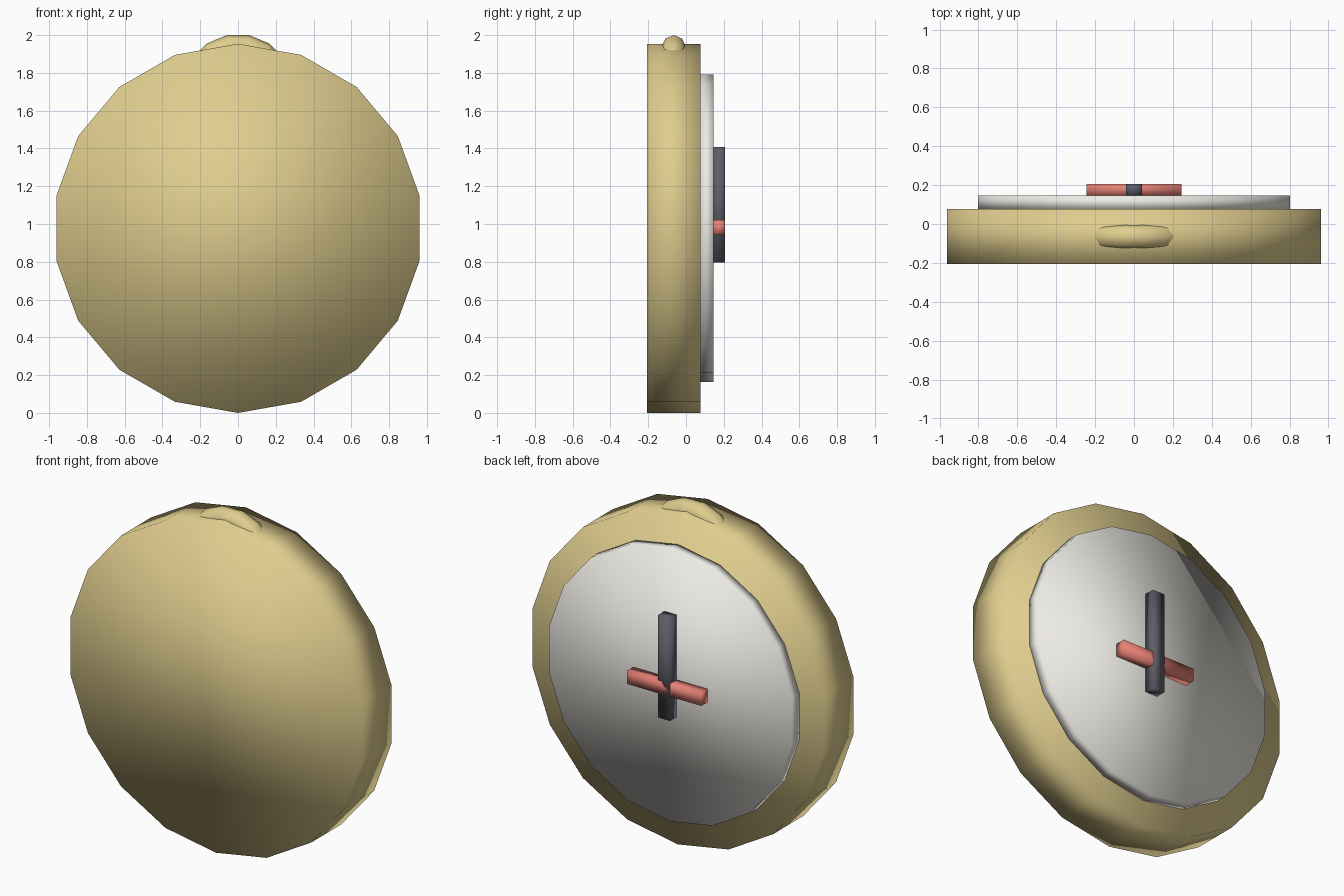
import bpy, bmesh
from math import sin, cos, pi

if "Cube" in bpy.data.objects:
    bpy.data.objects.remove(bpy.data.objects["Cube"])


def material(name, rgb):
    m = bpy.data.materials.new(name)
    m.diffuse_color = (*rgb, 1)
    m.use_nodes = True
    m.node_tree.nodes["Principled BSDF"].inputs["Base Color"].default_value = m.diffuse_color
    return m


gold = material("gold", (0.74, 0.61, 0.27))
cream = material("cream", (0.85, 0.83, 0.78))
dark = material("dark", (0.11, 0.11, 0.14))
red = material("red", (0.79, 0.22, 0.18))


def finish(name, bm, mat):
    bmesh.ops.recalc_face_normals(bm, faces=bm.faces)
    for f in bm.faces:
        f.smooth = True
    me = bpy.data.meshes.new(name)
    bm.to_mesh(me)
    bm.free()
    me.materials.append(mat)
    ob = bpy.data.objects.new(name, me)
    bpy.context.collection.objects.link(ob)
    return ob


def prism(name, outline, y0, y1, mat):
    """Extrude an x/z outline from y0 to y1."""
    bm = bmesh.new()
    face = bm.faces.new([bm.verts.new((x, y0, z)) for x, z in outline])
    new = bmesh.ops.extrude_face_region(bm, geom=[face], use_keep_orig=True)["geom"]
    verts = [v for v in new if isinstance(v, bmesh.types.BMVert)]
    bmesh.ops.translate(bm, verts=verts, vec=(0, y1 - y0, 0))
    return finish(name, bm, mat)


def polygon(r, zc, n=18):
    return [(r * sin(2 * pi * i / n), zc + r * cos(2 * pi * i / n)) for i in range(n)]


def rect(w, z0, z1):
    return [(-w, z0), (w, z0), (w, z1), (-w, z1)]


def ring(name, outer, minor, y, top, n, sides, mat):
    """Upright ring with a flat segment at the top."""
    bm = bmesh.new()
    zc = top - outer * cos(pi / n)
    loops = []
    for i in range(n):
        a = 2 * pi * (i + 0.5) / n
        loop = []
        for j in range(sides):
            b = 2 * pi * j / sides
            r = outer - minor + minor * cos(b)
            loop.append(bm.verts.new((r * sin(a), y + minor * sin(b), zc + r * cos(a))))
        loops.append(loop)
    for i in range(n):
        p, q = loops[i], loops[(i + 1) % n]
        for j in range(sides):
            k = (j + 1) % sides
            bm.faces.new((p[j], p[k], q[k], q[j]))
    return finish(name, bm, mat)


# round case and dial
CZ = 0.977
prism("case", polygon(0.977, CZ), -0.207, 0.076, gold)
prism("dial", polygon(0.814, CZ), 0.076, 0.146, cream)

# hanging ring, mostly sunk into the case
ring("hanging_ring", 0.30, 0.063, -0.065, 2.0, 16, 8, gold)

# hands
prism("long_hand", rect(0.04, 0.797, 1.408), 0.146, 0.207, dark)
prism("short_hand", rect(0.245, 0.942, 1.02), 0.146, 0.207, red)
